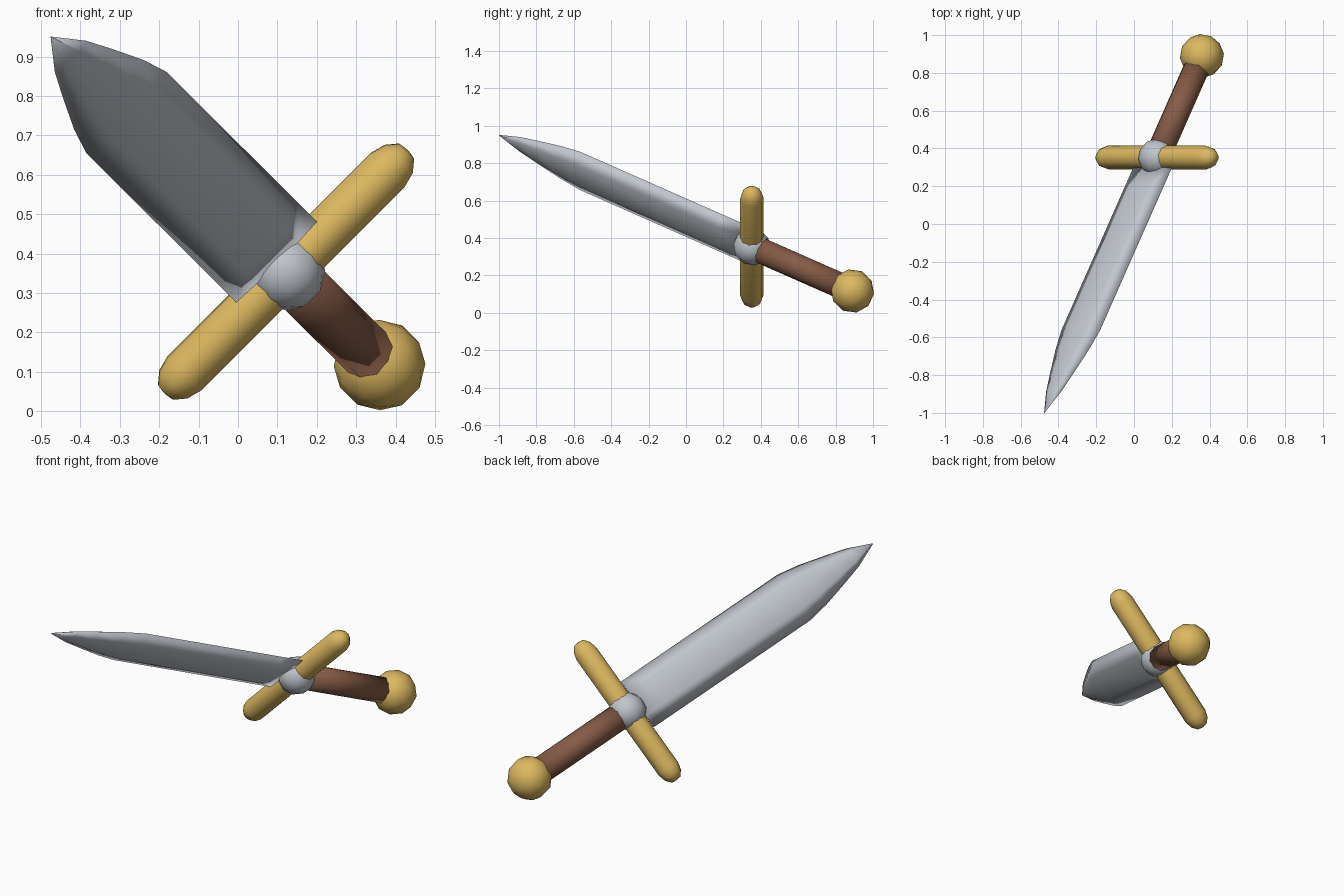
import bpy, bmesh, math
from mathutils import Matrix, Vector

if "Cube" in bpy.data.objects:
    bpy.data.objects.remove(bpy.data.objects["Cube"])

# Sword frame: X = along crossguard, Y = blade flat normal, Z = toward the tip
tip = Vector((-0.475, -1.0, 0.95))
hub_pos = Vector((0.122, 0.352, 0.354))
axis = (tip - hub_pos).normalized()
guard_dir = Vector((1, 0, 1)).normalized()
flat = axis.cross(guard_dir).normalized()
guard_dir = flat.cross(axis)
FRAME = Matrix((guard_dir, flat, axis)).transposed().to_4x4()
FRAME.translation = hub_pos


def material(name, color):
    m = bpy.data.materials.new(name)
    m.diffuse_color = (*color, 1)
    m.use_nodes = True
    m.node_tree.nodes["Principled BSDF"].inputs["Base Color"].default_value = m.diffuse_color
    return m


STEEL = material("steel", (0.53, 0.56, 0.61))
GOLD = material("gold", (0.72, 0.48, 0.115))
LEATHER = material("brown_leather", (0.24, 0.105, 0.062))


def finish(name, bm, mat, local=Matrix()):
    bmesh.ops.recalc_face_normals(bm, faces=bm.faces)
    bm.transform(FRAME @ local)
    me = bpy.data.meshes.new(name)
    bm.to_mesh(me)
    bm.free()
    me.materials.append(mat)
    for p in me.polygons:
        p.use_smooth = True
    ob = bpy.data.objects.new(name, me)
    bpy.context.collection.objects.link(ob)
    return ob


def loft(bm, rings):
    """Skin a list of closed rings of points and cap both ends."""
    vs = [[bm.verts.new(p) for p in r] for r in rings]
    n = len(vs[0])
    for a, b in zip(vs, vs[1:]):
        for i in range(n):
            j = (i + 1) % n
            bm.faces.new((a[i], a[j], b[j], b[i]))
    bm.faces.new(vs[0][::-1])
    bm.faces.new(vs[-1])


def lathe(name, profile, sides, mat, local=Matrix()):
    bm = bmesh.new()
    loft(bm, [[(r * math.cos(2 * math.pi * i / sides),
                r * math.sin(2 * math.pi * i / sides), z) for i in range(sides)]
              for r, z in profile])
    return finish(name, bm, mat, local)


def ball(name, radius, z, mat):
    bm = bmesh.new()
    bmesh.ops.create_icosphere(bm, subdivisions=2, radius=radius)
    return finish(name, bm, mat, Matrix.Translation((0, 0, z)))


# Blade: (position along axis, half width, half thickness)
sections = [(0.065, 0.145, 0.004), (0.19, 0.145, 0.036), (1.08, 0.145, 0.036),
            (1.20, 0.125, 0.033), (1.346, 0.088, 0.025), (1.462, 0.056, 0.016),
            (1.594, 0.001, 0.001)]
bm = bmesh.new()
loft(bm, [[(w, 0, s), (w * 0.5, t, s), (-w * 0.5, t, s),
           (-w, 0, s), (-w * 0.5, -t, s), (w * 0.5, -t, s)]
          for s, w, t in sections])
finish("blade", bm, STEEL)

# Hub at the crossing
ball("hub", 0.1, 0, STEEL)

# Crossguard with rounded ends
half = [(0.063, 0.365), (0.052, 0.405), (0.028, 0.433), (0.004, 0.437)]
guard = [(r, -z) for r, z in reversed(half)] + half
lathe("crossguard", guard, 10, GOLD, Matrix.Rotation(math.pi / 2, 4, 'Y'))

# Grip and pommel
lathe("grip", [(0.07, -0.58), (0.07, 0.0)], 10, LEATHER)
ball("pommel", 0.117, -0.634, GOLD)
